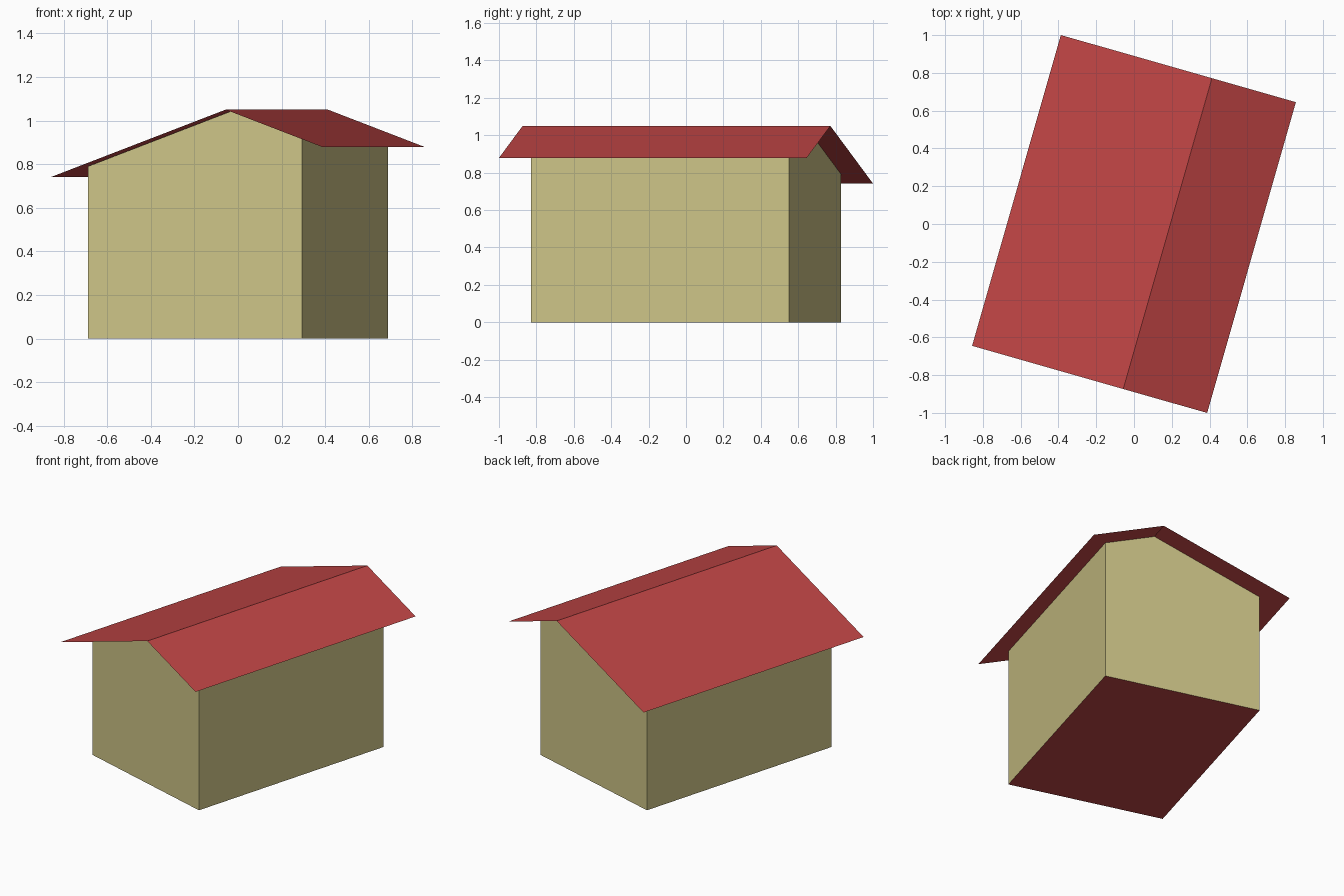
import bpy, bmesh, math

cube = bpy.data.objects.get("Cube")
if cube:
    bpy.data.objects.remove(cube, do_unlink=True)

TURN = math.radians(-15.93)
RIDGE_X, RIDGE_Z, SLOPE = 0.185, 1.05, 0.371
ROOF_X, ROOF_Y = 0.647, 0.8555
WALL_X, WALL_Y = 0.51, 0.7175


def material(name, rgb):
    mat = bpy.data.materials.new(name)
    mat.use_nodes = True
    mat.diffuse_color = (*rgb, 1)
    mat.node_tree.nodes["Principled BSDF"].inputs["Base Color"].default_value = (*rgb, 1)
    return mat


def roof_z(x):
    return RIDGE_Z - SLOPE * abs(x - RIDGE_X)


def extruded(name, profile, half_length, mats, closed):
    """Sweep an x-z profile along y; a closed profile also gets end caps."""
    bm = bmesh.new()
    front = [bm.verts.new((x, -half_length, z)) for x, z in profile]
    back = [bm.verts.new((x, half_length, z)) for x, z in profile]
    n = len(profile)
    for i in range(n if closed else n - 1):
        j = (i + 1) % n
        bm.faces.new((front[i], front[j], back[j], back[i]))
    if closed:
        bm.faces.new(front)
        bm.faces.new(back[::-1])
        bmesh.ops.recalc_face_normals(bm, faces=bm.faces)
    mesh = bpy.data.meshes.new(name)
    bm.to_mesh(mesh)
    bm.free()
    for mat in mats:
        mesh.materials.append(mat)
    obj = bpy.data.objects.new(name, mesh)
    obj.rotation_euler.z = TURN
    bpy.context.collection.objects.link(obj)
    return obj


cream = material("cream wall", (0.61, 0.55, 0.24))
red = material("red roof", (0.515, 0.058, 0.058))

# Gabled walls, tucked just under the roof, with a red floor
GAP = 0.002
outline = [(-WALL_X, 0), (WALL_X, 0)]
outline += [(x, roof_z(x) - GAP) for x in (WALL_X, RIDGE_X, -WALL_X)]
walls = extruded("walls", outline, WALL_Y, [cream, red], True)
for face in walls.data.polygons:
    face.material_index = int(face.normal.z < -0.9)

# Thin overhanging roof with an off-centre ridge
eaves = [(x, roof_z(x)) for x in (-ROOF_X, RIDGE_X, ROOF_X)]
extruded("roof", eaves, ROOF_Y, [red], False)
